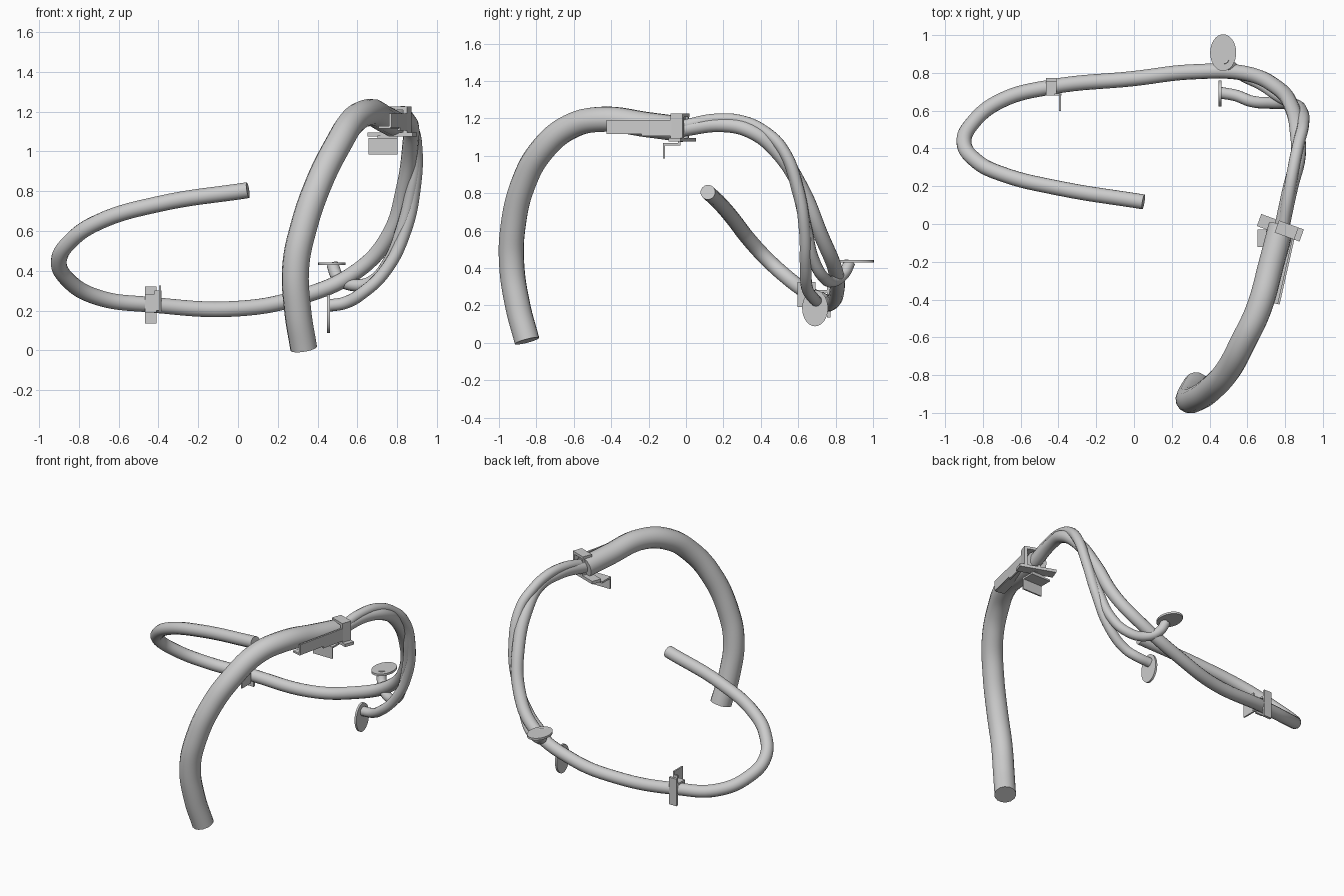
import bpy
from math import radians, atan2, cos, sin
from mathutils import Vector, Matrix

if "Cube" in bpy.data.objects:
    bpy.data.objects.remove(bpy.data.objects["Cube"], do_unlink=True)

grey = bpy.data.materials.new("plain grey")
grey.use_nodes = True
GREY = (0.6, 0.6, 0.6, 1)
grey.diffuse_color = GREY
grey.node_tree.nodes["Principled BSDF"].inputs["Base Color"].default_value = GREY


def select(ob):
    bpy.ops.object.select_all(action="DESELECT")
    ob.select_set(True)
    bpy.context.view_layer.objects.active = ob


def finish(ob, name):
    ob.name = name
    ob.data.materials.clear()
    ob.data.materials.append(grey)
    select(ob)
    bpy.ops.object.shade_smooth_by_angle(angle=radians(40))


def hose(name, points, radius):
    """Round hose swept along a smooth path."""
    cu = bpy.data.curves.new(name, "CURVE")
    cu.dimensions = "3D"
    cu.bevel_depth = radius
    cu.bevel_resolution = 5
    cu.resolution_u = 8
    cu.use_fill_caps = True
    sp = cu.splines.new("BEZIER")
    sp.bezier_points.add(len(points) - 1)
    for bp, p in zip(sp.bezier_points, points):
        bp.co = p
        bp.handle_left_type = bp.handle_right_type = "AUTO"
    ob = bpy.data.objects.new(name, cu)
    bpy.context.collection.objects.link(ob)
    select(ob)
    bpy.ops.object.convert(target="MESH")
    finish(bpy.context.object, name)


def box(name, lo, hi, frame=Matrix()):
    """Box between two corners, given in a local frame."""
    lo, hi = Vector(lo), Vector(hi)
    bpy.ops.mesh.primitive_cube_add(size=1)
    ob = bpy.context.object
    size = Matrix.Diagonal((*(hi - lo), 1))
    ob.data.transform(frame @ Matrix.Translation((lo + hi) / 2) @ size)
    finish(ob, name)


def oval_pad(name, centre, radii, turn):
    bpy.ops.mesh.primitive_cylinder_add(vertices=32, radius=1, depth=1)
    ob = bpy.context.object
    ob.data.transform(Matrix.Translation(centre) @ turn @ Matrix.Diagonal((*radii, 0.014, 1)))
    finish(ob, name)


# Thick trunk hose, from the floor up to the large clamp
hose("trunk_hose", [
    (.33, -.85, .01), (.30, -.90, .2), (.29, -.932, .42), (.33, -.925, .62),
    (.41, -.87, .85), (.50, -.77, 1.03), (.58, -.62, 1.155), (.66, -.45, 1.195),
    (.73, -.2, 1.165), (.78, -.01, 1.14)], .068)

# Main thin hose, looping around the back and the right side
hose("loop_hose", [
    (.78, -.03, 1.14), (.83, .2, 1.165), (.868, .35, 1.13), (.865, .48, 1.03),
    (.835, .62, .82), (.76, .72, .58), (.6, .795, .4), (.3, .805, .265),
    (0, .77, .21), (-.44, .725, .23), (-.7, .655, .265), (-.85, .54, .35),
    (-.9, .43, .45), (-.83, .33, .56), (-.7, .265, .645), (-.4, .19, .735),
    (.05, .117, .805)], .04)

# Two branch hoses that run together, then part toward their pads
shared = [(.79, -.02, 1.16), (.82, .16, 1.195), (.845, .3, 1.185),
          (.87, .42, 1.13), (.895, .52, 1.03)]
hose("low_branch_hose", shared + [
    (.888, .6, .82), (.84, .635, .6), (.74, .64, .4), (.62, .65, .285),
    (.54, .68, .24), (.458, .695, .225)], .031)
hose("high_branch_hose", shared + [
    (.87, .6, .8), (.82, .645, .6), (.76, .68, .45), (.67, .74, .345),
    (.57, .79, .33), (.5, .845, .37), (.475, .875, .43)], .031)
oval_pad("low_pad", (.455, .69, .185), (.097, .069), Matrix.Rotation(radians(90), 4, "Y"))
oval_pad("high_pad", (.472, .907, .435), (.069, .097), Matrix())

# Large clamp, turned to follow the hose: local x across, local y along
clamp = Matrix.Translation((.775, -.02, 0)) @ Matrix.Rotation(radians(-20), 4, "Z")
box("clamp_base", (-.12, -.034, 1.075), (.12, .034, 1.095), clamp)
box("clamp_wall", (.07, -.034, 1.08), (.09, .034, 1.225), clamp)
box("clamp_top", (-.02, -.034, 1.208), (.09, .034, 1.225), clamp)
box("clamp_left_post", (-.015, -.034, 1.09), (.0, .034, 1.215), clamp)

# Side arm reaching forward beside the trunk hose
start, end = Vector((.765, -.425)), Vector((.85, -.05))
along = end - start
arm = Matrix.Translation((*start, 0)) @ Matrix.Rotation(atan2(along.y, along.x), 4, "Z")
box("side_arm_front", (0, -.006, 1.12), (along.length * .5, .006, 1.19), arm)
box("side_arm_rear", (along.length * .5, -.006, 1.105), (along.length, .006, 1.19), arm)
box("side_arm_foot", (0, 0, 1.115), (along.length, .06, 1.127), arm)

# Small hanging tab under the clamp
box("tab_shelf", (.655, -.12, 1.055), (.80, -.03, 1.067))
box("tab_plate", (.655, -.122, .985), (.80, -.112, 1.067))
box("tab_riser", (.70, -.042, 1.055), (.80, -.03, 1.08))

# Small bracket on the loop hose
box("bracket_back", (-.467, .755, .135), (-.41, .772, .32))
box("bracket_top", (-.467, .685, .27), (-.41, .772, .283))
box("bracket_front", (-.467, .68, .19), (-.41, .692, .283))
box("bracket_link", (-.42, .68, .20), (-.385, .692, .30))
box("bracket_fin", (-.397, .597, .19), (-.387, .692, .325))
